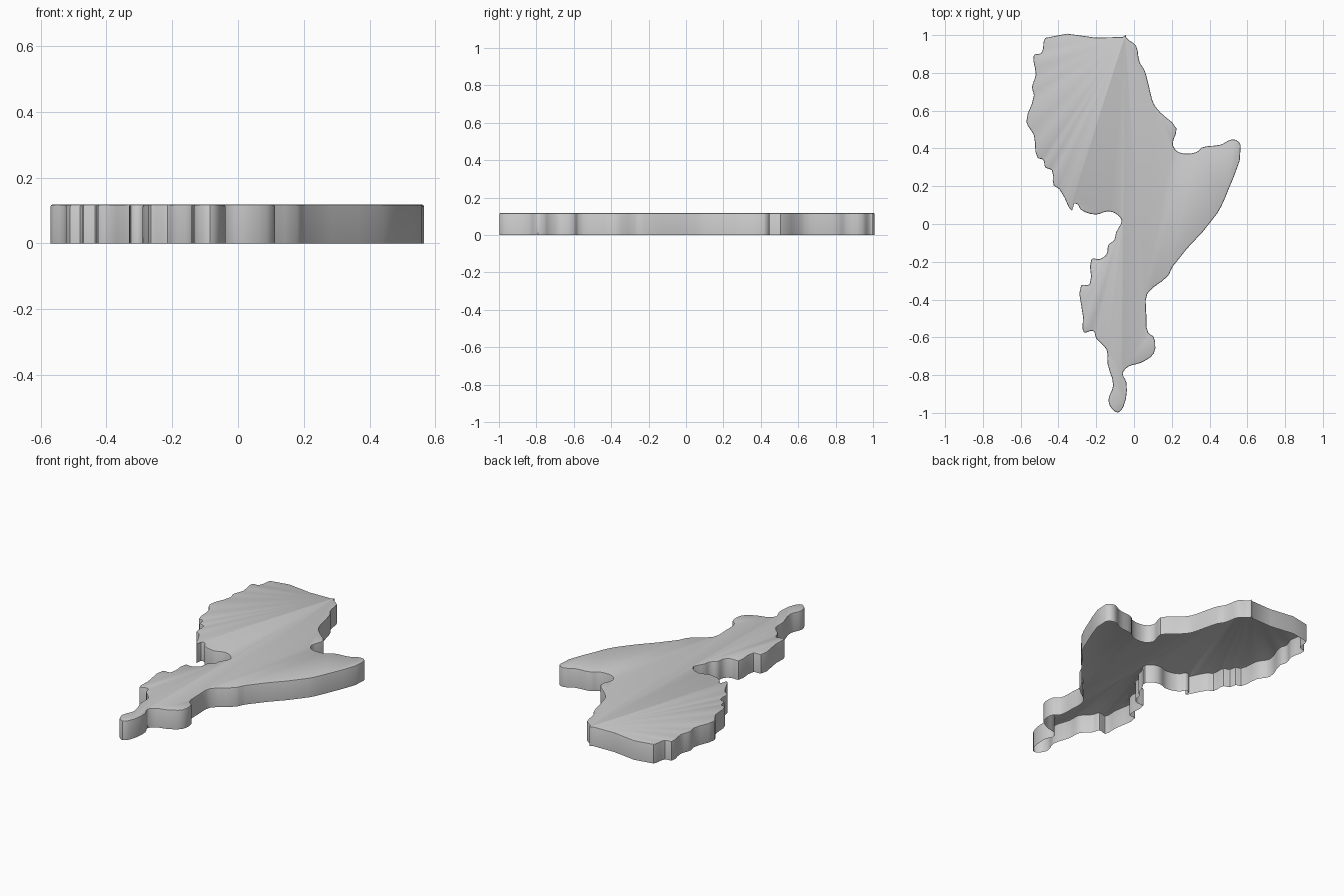
import bpy, bmesh
from mathutils import Vector

if "Cube" in bpy.data.objects:
    bpy.data.objects.remove(bpy.data.objects["Cube"])

HEIGHT = 0.118
STEPS = 3

# Outline control points, counter-clockwise: left edge downwards, then right edge upwards
left_edge = [
    (-.47, .985), (-.49, .905), (-.53, .895), (-.52, .79), (-.54, .725), (-.53, .68),
    (-.57, .54), (-.53, .47), (-.51, .35), (-.48, .34), (-.47, .30), (-.435, .285),
    (-.425, .205), (-.395, .185), (-.33, .07), (-.325, .105), (-.30, .105), (-.28, .075),
    (-.20, .05), (-.14, .067), (-.10, .057), (-.065, .02), (-.095, -.045), (-.105, -.085),
    (-.135, -.11), (-.145, -.16), (-.18, -.185), (-.225, -.185), (-.235, -.32),
    (-.28, -.325), (-.27, -.49), (-.265, -.575), (-.215, -.565), (-.20, -.605),
    (-.145, -.665), (-.14, -.74), (-.11, -.855), (-.135, -.93), (-.12, -.975)]
right_edge = [
    (-.085, -.998), (-.055, -.965), (-.04, -.84), (-.06, -.79), (-.03, -.755),
    (.035, -.735), (.105, -.685), (.105, -.60), (.075, -.575), (.065, -.48), (.07, -.37),
    (.18, -.275), (.205, -.225), (.44, .055), (.495, .17), (.565, .415), (.545, .442),
    (.515, .447), (.46, .42), (.36, .405), (.33, .38), (.235, .38), (.205, .42),
    (.225, .505), (.14, .59), (.105, .635), (.08, .725), (.055, .815), (.03, .855),
    (.01, .945), (-.04, .985), (-.045, 1.0), (-.06, .99)]


def smooth_loop(pts, steps):
    """Closed Hermite curve; tangents shrink at sharp corners so these stay crisp."""
    p = [Vector(c) for c in pts]
    n = len(p)
    unit = [(p[(i + 1) % n] - p[i]).normalized() for i in range(n)]
    tan = [(unit[i - 1] + unit[i]) / 2 for i in range(n)]
    out = []
    for i in range(n):
        a, b = p[i], p[(i + 1) % n]
        length = (b - a).length
        for k in range(steps):
            t = k / steps
            out.append(a * (2*t**3 - 3*t**2 + 1) + b * (3*t**2 - 2*t**3)
                       + tan[i] * length * (t**3 - 2*t**2 + t)
                       + tan[(i + 1) % n] * length * (t**3 - t**2))
    return out


loop = smooth_loop(left_edge + right_edge, STEPS)
n = len(loop)
inward = []
for i in range(n):
    d = (loop[(i + 1) % n] - loop[i - 1]).normalized()
    inward.append(Vector((-d.y, d.x)))

# Open-bottomed plate: straight wall, small rounded rim, flat top
bm = bmesh.new()
rings = []
for inset, z in [(0, 0), (0, HEIGHT - .006), (.0018, HEIGHT - .0018), (.006, HEIGHT)]:
    rings.append([bm.verts.new((*(c + m * inset), z)) for c, m in zip(loop, inward)])
for low, high in zip(rings, rings[1:]):
    for i in range(n):
        j = (i + 1) % n
        bm.faces.new((low[i], low[j], high[j], high[i]))
bm.faces.new(rings[-1])

mesh = bpy.data.meshes.new("land_plate")
bm.to_mesh(mesh)
bm.free()
plate = bpy.data.objects.new("land_plate", mesh)
bpy.context.collection.objects.link(plate)
bpy.context.view_layer.objects.active = plate
plate.select_set(True)
bpy.ops.object.shade_smooth_by_angle(angle=0.6)
